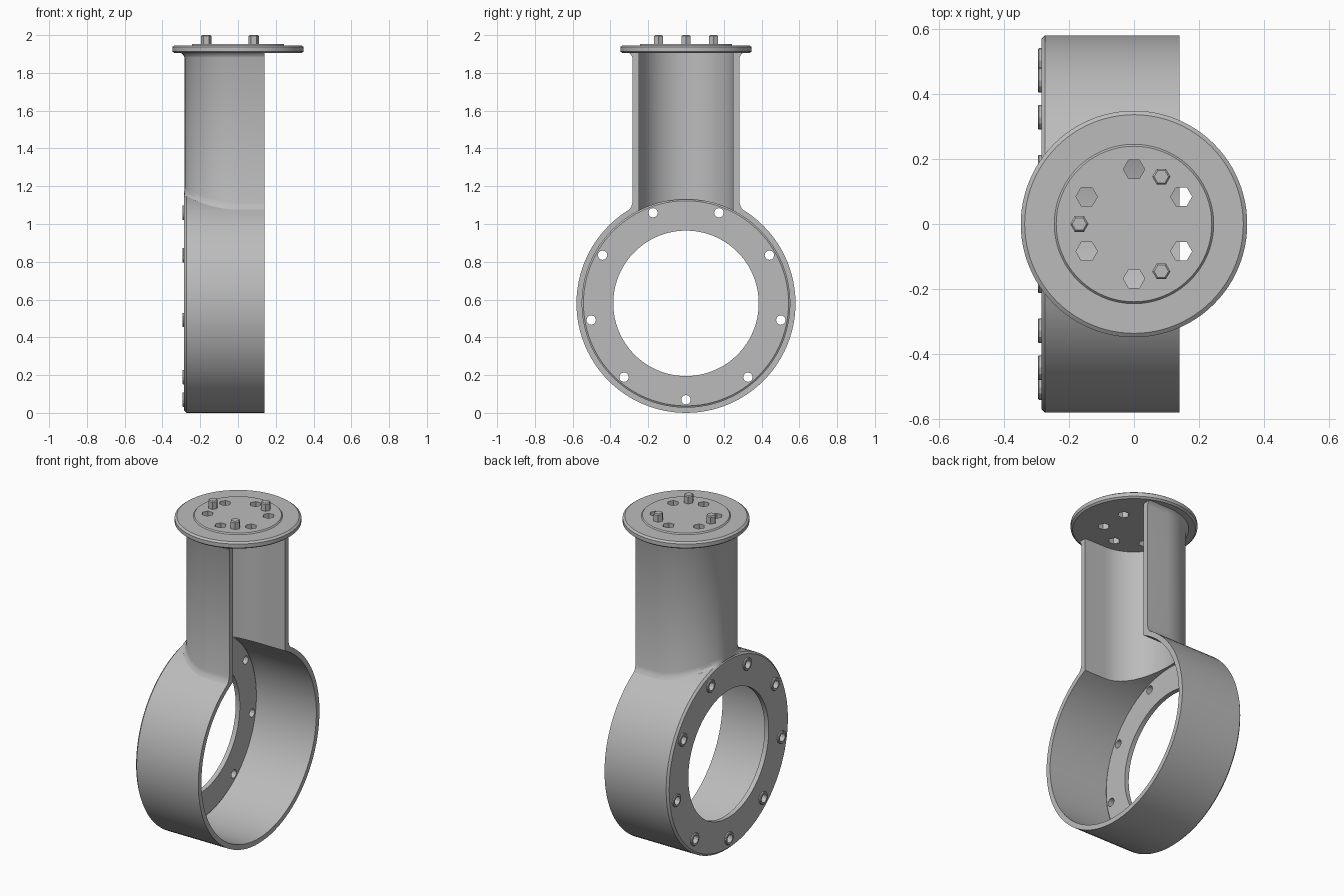
import bpy, bmesh, math
from mathutils import Matrix, Vector

if "Cube" in bpy.data.objects:
    bpy.data.objects.remove(bpy.data.objects["Cube"])

grey = bpy.data.materials.new("plain grey")
grey.use_nodes = True
grey.diffuse_color = (0.5, 0.5, 0.5, 1)
grey.node_tree.nodes["Principled BSDF"].inputs["Base Color"].default_value = (0.5, 0.5, 0.5, 1)

RING_R, RING_Z = 0.58, 0.58
SHELL_R = 0.55
FRONT_X, BACK_X = 0.14, -0.285
POST_R, POST_WALL = 0.283, 0.033
PLATE_Z = 1.905
ALONG_X = Matrix.Rotation(math.pi / 2, 4, 'Y')


def lathe(bm, profile, sides, matrix):
    """Revolve a closed (radius, height) outline about local z."""
    rows = [[bm.verts.new(matrix @ Vector((r * math.cos(a), r * math.sin(a), h)))
             for r, h in profile]
            for a in (2 * math.pi * i / sides for i in range(sides))]
    skin(bm, rows + rows[:1])
    bmesh.ops.remove_doubles(bm, verts=bm.verts, dist=1e-5)


def skin(bm, rows):
    """Bridge successive closed loops of vertices."""
    for a, b in zip(rows, rows[1:]):
        n = len(a)
        for j in range(n):
            k = (j + 1) % n
            bm.faces.new((a[j], a[k], b[k], b[j]))


def rod(bm, radius, low, high, sides, matrix, chamfer=0.0):
    lathe(bm, [(0, low), (radius, low), (radius, high - chamfer),
               (radius - chamfer, high), (0, high)], sides, matrix)


def finish(name, bm):
    bmesh.ops.dissolve_degenerate(bm, dist=1e-6, edges=bm.edges)
    bmesh.ops.recalc_face_normals(bm, faces=bm.faces)
    mesh = bpy.data.meshes.new(name)
    bm.to_mesh(mesh)
    bm.free()
    mesh.materials.append(grey)
    obj = bpy.data.objects.new(name, mesh)
    bpy.context.collection.objects.link(obj)
    return obj


def activate(obj):
    bpy.ops.object.select_all(action='DESELECT')
    obj.select_set(True)
    bpy.context.view_layer.objects.active = obj


def smooth(obj):
    activate(obj)
    bpy.ops.object.shade_smooth_by_angle(angle=math.radians(28))


def cut(obj, cutter):
    cutter.hide_render = True
    mod = obj.modifiers.new("cut", 'BOOLEAN')
    mod.operation, mod.solver, mod.object = 'DIFFERENCE', 'EXACT', cutter
    activate(obj)
    bpy.ops.object.modifier_apply(modifier=mod.name)
    bpy.data.objects.remove(cutter)


def u_path(offset, front=FRONT_X, steps=40):
    """U outline seen from above: half circle at the back, straight sides to the front."""
    r = POST_R + offset
    arc = [(-r * math.sin(math.pi * i / steps), -r * math.cos(math.pi * i / steps))
           for i in range(steps + 1)]
    return [(front, -r)] + arc + [(front, r)]


def on_ring(y, radius):
    return RING_Z + math.sqrt(radius ** 2 - y ** 2)


# Ring housing with an inward flange at the back
bm = bmesh.new()
lathe(bm, [(0.385, BACK_X), (0.568, BACK_X), (RING_R, BACK_X + 0.012), (RING_R, FRONT_X),
           (SHELL_R, FRONT_X), (SHELL_R, -0.262), (0.543, -0.257), (0.385, -0.257)],
     96, Matrix.Translation((0, 0, RING_Z)) @ ALONG_X)
ring = finish("ring_housing", bm)

# Flange bolt positions
bolt_spots = []
for i in range(9):
    a = 2 * math.pi * i / 9
    bolt_spots.append(Matrix.Translation((0, 0.51 * math.sin(a), RING_Z - 0.51 * math.cos(a))) @ ALONG_X)

# Bolt holes and the opening below the post
bm = bmesh.new()
for spot in bolt_spots:
    rod(bm, 0.025, -0.32, -0.22, 12, spot)
loops = [[bm.verts.new((x, y, z)) for x, y in u_path(-POST_WALL, 0.3)] for z in (0.9, 1.3)]
skin(bm, loops)
for loop in loops:
    bm.faces.new(loop)
cut(ring, finish("ring_cutter", bm))
smooth(ring)

# Raised collars around the bolt holes
bm = bmesh.new()
for spot in bolt_spots:
    lathe(bm, [(0.025, -0.28), (0.038, -0.28), (0.038, -0.292), (0.035, -0.295), (0.025, -0.295)], 12, spot)
smooth(finish("flange_collars", bm))

# Open post with small flares where it meets the ring and the plate
bm = bmesh.new()
rows = []
paths = [u_path(o) for o in (0.022, 0.007, 0.0, 0.006, 0.02, -POST_WALL)]
for foot, low, wall, high, top, inner in zip(*paths):
    section = [(max(foot[0], BACK_X), foot[1], on_ring(foot[1], RING_R - 0.003)),
               (max(low[0], BACK_X), low[1], on_ring(low[1], RING_R) + 0.008),
               (*wall, on_ring(wall[1], RING_R) + 0.028),
               (*wall, PLATE_Z - 0.025), (*high, PLATE_Z - 0.01),
               (*top, PLATE_Z + 0.002),
               (*inner, PLATE_Z + 0.002), (*inner, on_ring(inner[1], SHELL_R))]
    rows.append([bm.verts.new(p) for p in section])
skin(bm, rows)
bm.faces.new(rows[0])
bm.faces.new(rows[-1])
smooth(finish("post", bm))

# Top plate with chamfered rim and slightly raised centre
bm = bmesh.new()
lathe(bm, [(0, PLATE_Z), (0.337, PLATE_Z), (0.348, 1.914), (0.348, 1.937), (0.336, 1.946),
           (0.245, 1.946), (0.239, 1.953), (0, 1.953)], 96, Matrix())
plate = finish("top_plate", bm)

# Six open holes and three studs share one bolt circle
bm_holes, bm_studs = bmesh.new(), bmesh.new()
for degrees in (30, 90, 150, 210, 270, 330):
    a = math.radians(degrees)
    rod(bm_holes, 0.033, 1.85, 2.0, 6, Matrix.Translation((0.168 * math.cos(a), 0.168 * math.sin(a), 0)))
for degrees in (60, 180, 300):
    a = math.radians(degrees)
    rod(bm_studs, 0.028, 1.93, 2.0, 6,
        Matrix.Translation((0.168 * math.cos(a), 0.168 * math.sin(a), 0)), 0.006)
cut(plate, finish("plate_cutter", bm_holes))
smooth(plate)
finish("hex_studs", bm_studs)
